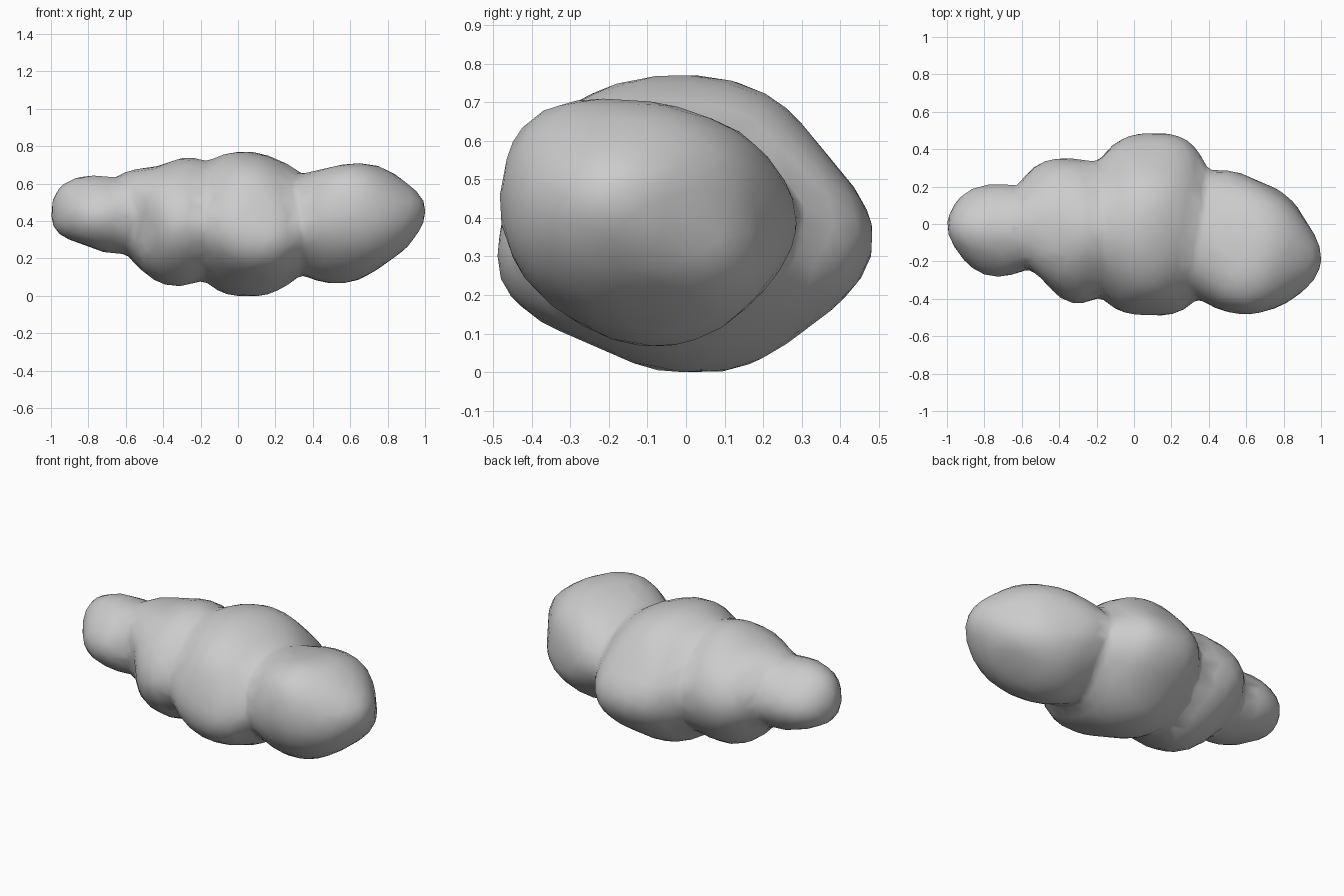
import bpy, bmesh, math
from mathutils import Vector


def add_blob(bm, center, radii, keys, width=0.36):
    """Lumpy ball: an ellipsoid warped to pass through key surface points."""
    c = Vector(center)

    def unit_space(p):
        q = Vector(p) - c
        return Vector((q.x / radii[0], q.y / radii[1], q.z / radii[2]))

    targets = [unit_space(k) for k in keys]
    dirs = [t.normalized() for t in targets]
    weights = [0.0] * len(dirs)

    def radius(d):
        return 1 + sum(w * math.exp(-(d - k).length_squared / (2 * width * width))
                       for w, k in zip(weights, dirs))

    for _ in range(15):
        for i, d in enumerate(dirs):
            weights[i] += 0.7 * (targets[i].length - radius(d))

    for v in bmesh.ops.create_icosphere(bm, subdivisions=4, radius=1)["verts"]:
        d = v.co.normalized()
        d = d * radius(d)
        v.co = c + Vector((d.x * radii[0], d.y * radii[1], d.z * radii[2]))
        v.co.z = max(v.co.z, 0.0)


bm = bmesh.new()

# Small puff at the left end
add_blob(bm, (-0.69, -0.03, 0.43), (0.31, 0.24, 0.20), [
    (-1.0, 0.0, 0.44), (-0.97, -0.01, 0.56), (-0.84, -0.03, 0.64),
    (-0.66, 0.0, 0.63), (-0.97, -0.01, 0.34), (-0.83, -0.03, 0.275),
    (-0.65, -0.03, 0.225), (-0.87, 0.19, 0.43), (-0.67, 0.21, 0.43),
    (-0.95, -0.14, 0.43), (-0.78, -0.28, 0.42), (-0.56, -0.24, 0.42)])

# Second puff
add_blob(bm, (-0.32, -0.03, 0.40), (0.34, 0.37, 0.32), [
    (-0.26, -0.05, 0.742), (-0.48, -0.03, 0.685), (-0.62, -0.02, 0.655),
    (-0.38, -0.03, 0.055), (-0.52, -0.03, 0.14), (-0.18, -0.03, 0.09),
    (-0.50, 0.33, 0.42), (-0.33, 0.35, 0.42), (-0.17, 0.32, 0.42),
    (-0.52, -0.25, 0.38), (-0.41, -0.38, 0.36), (-0.34, -0.42, 0.36),
    (-0.2, -0.40, 0.36)])

# Large middle puff
add_blob(bm, (0.08, 0.0, 0.38), (0.36, 0.46, 0.37), [
    (0.02, -0.08, 0.77), (0.20, -0.02, 0.735), (-0.17, -0.05, 0.705),
    (0.32, -0.05, 0.665), (0.12, 0.21, 0.718), (0.16, 0.487, 0.35),
    (-0.05, 0.465, 0.35), (0.28, 0.455, 0.33), (0.39, 0.30, 0.35),
    (0.03, 0.12, 0.003), (0.05, -0.1, 0.008), (0.31, 0.0, 0.09),
    (-0.18, 0.0, 0.08), (0.12, -0.48, 0.38), (0.1, -0.467, 0.21),
    (0.27, -0.46, 0.32), (0.07, 0.30, 0.10), (0.1, 0.36, 0.57),
    (0.05, -0.35, 0.66), (-0.12, -0.445, 0.36), (0.05, -0.22, 0.06)])

# Large puff at the right end
add_blob(bm, (0.60, -0.10, 0.39), (0.39, 0.36, 0.30), [
    (1.0, -0.2, 0.49), (0.93, 0.0, 0.42), (0.71, -0.09, 0.70),
    (0.50, -0.1, 0.68), (0.34, -0.1, 0.65), (0.91, -0.15, 0.60),
    (0.96, -0.15, 0.33), (0.80, -0.1, 0.18), (0.54, -0.07, 0.063),
    (0.36, -0.07, 0.105), (0.40, 0.28, 0.40), (0.67, 0.225, 0.42),
    (0.85, 0.11, 0.42), (0.65, -0.48, 0.42), (0.86, -0.395, 0.45),
    (0.6, -0.39, 0.67), (0.36, -0.41, 0.40), (0.6, 0.17, 0.60),
    (0.58, 0.13, 0.14), (0.6, -0.37, 0.19), (0.65, 0.04, 0.67)])

me = bpy.data.meshes.new("cloud")
bm.to_mesh(me)
bm.free()
cloud = bpy.data.objects.new("cloud", me)
bpy.context.collection.objects.link(cloud)
bpy.context.view_layer.objects.active = cloud
cloud.select_set(True)

# Fuse the puffs into one skin, soften the creases, then reduce to coarse facets
fuse = cloud.modifiers.new("fuse", 'REMESH')
fuse.mode = 'VOXEL'
fuse.voxel_size = 0.03
soft = cloud.modifiers.new("soften", 'SMOOTH')
soft.factor = 0.5
soft.iterations = 4
coarse = cloud.modifiers.new("coarsen", 'DECIMATE')
coarse.ratio = 0.12
for m in [m.name for m in cloud.modifiers]:
    bpy.ops.object.modifier_apply(modifier=m)
for p in cloud.data.polygons:
    p.use_smooth = True
